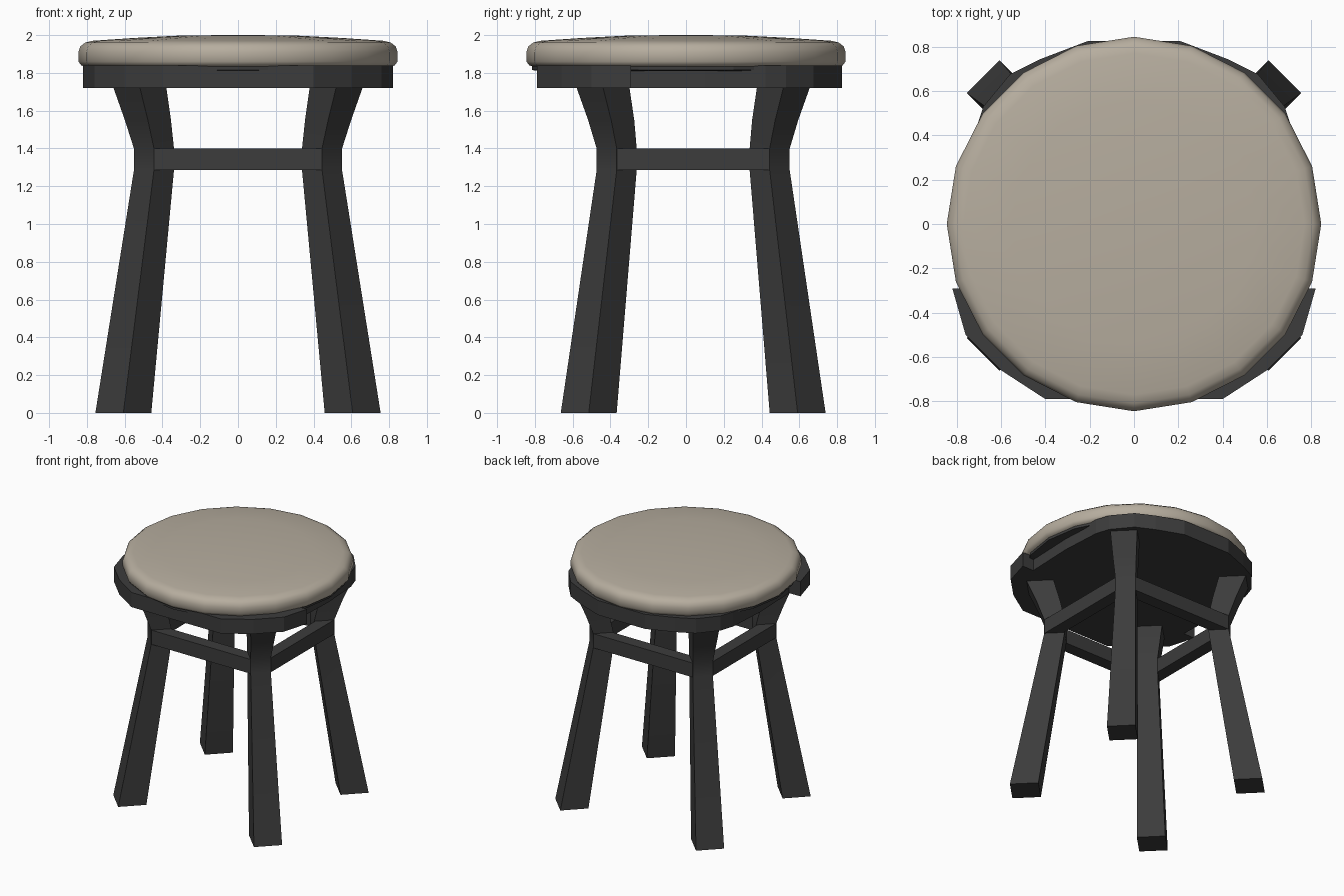
import bpy, bmesh, math
from mathutils import Vector

if "Cube" in bpy.data.objects:
    bpy.data.objects.remove(bpy.data.objects["Cube"])


def material(name, rgb):
    m = bpy.data.materials.new(name)
    m.diffuse_color = (*rgb, 1)
    m.use_nodes = True
    m.node_tree.nodes["Principled BSDF"].inputs["Base Color"].default_value = m.diffuse_color
    return m


DARK = material("charcoal frame", (0.045, 0.045, 0.045))
TAN = material("beige fabric", (0.47, 0.42, 0.345))


def loft(name, rings, mat):
    """Closed solid through equal-length rings of 3D points."""
    bm = bmesh.new()
    vs = [[bm.verts.new(p) for p in ring] for ring in rings]
    n = len(rings[0])
    for a, b in zip(vs, vs[1:]):
        for i in range(n):
            j = (i + 1) % n
            bm.faces.new((a[i], a[j], b[j], b[i]))
    bm.faces.new(vs[0][::-1])
    bm.faces.new(vs[-1])
    bmesh.ops.recalc_face_normals(bm, faces=bm.faces[:])
    me = bpy.data.meshes.new(name)
    bm.to_mesh(me)
    bm.free()
    me.materials.append(mat)
    ob = bpy.data.objects.new(name, me)
    bpy.context.collection.objects.link(ob)
    return ob


def circle(r, z, n=20):
    return [(r * math.cos(2 * math.pi * i / n), r * math.sin(2 * math.pi * i / n), z)
            for i in range(n)]


def smooth(ob, angle):
    bpy.ops.object.select_all(action='DESELECT')
    ob.select_set(True)
    bpy.context.view_layer.objects.active = ob
    bpy.ops.object.shade_smooth_by_angle(angle=math.radians(angle))


# Padded seat cushion
cushion = [(0.80, 1.83), (0.83, 1.84), (0.845, 1.86), (0.845, 1.91), (0.835, 1.94),
           (0.81, 1.96), (0.77, 1.97), (0.55, 1.985), (0.30, 1.998), (0.05, 2.0)]
smooth(loft("seat_cushion", [circle(r, z) for r, z in cushion], TAN), 40)

# Thin board under the cushion
loft("seat_board", [circle(0.78, 1.81), circle(0.815, 1.815), circle(0.815, 1.84)], DARK)

# Apron: wider band in front with a step at its ends
half = [(0.4, -0.79), (0.6, -0.66), (0.76, -0.5), (0.82, -0.29), (0.72, -0.29),
        (0.735, 0.1), (0.716, 0.42), (0.68, 0.53), (0.56, 0.675), (0.42, 0.745), (0.21, 0.825)]
outline = half + [(-x, y) for x, y in reversed(half)]
loft("apron", [[(x, y, z) for x, y in outline] for z in (1.72, 1.838)], DARK)

# Legs: square section turned 45 degrees; (z, centre x, centre y offset, half diagonal)
CY = 0.038
leg = [(0, 0.607, 0.553, 0.148), (1.285, 0.445, 0.405, 0.106), (1.4, 0.445, 0.405, 0.106),
       (1.55, 0.477, 0.434, 0.122), (1.74, 0.524, 0.482, 0.142)]
for sx, side in ((-1, "left"), (1, "right")):
    for sy, end in ((-1, "front"), (1, "back")):
        rings = []
        for z, cx, cy, h in leg:
            c = Vector((sx * cx, CY + sy * cy, z))
            rings.append([c + Vector(d) * h for d in
                          ((1, 0, 0), (0, 1, 0), (-1, 0, 0), (0, -1, 0))])
        smooth(loft(f"{end}_{side}_leg", rings, DARK), 30)


# Stretchers between the legs
def rail(name, x0, x1, y0, y1):
    loft(name, [[(x0, y0, z), (x1, y0, z), (x1, y1, z), (x0, y1, z)]
                for z in (1.285, 1.4)], DARK)


for s, end, side in ((-1, "front", "left"), (1, "back", "right")):
    rail(f"{end}_stretcher", -0.445, 0.445, CY + s * 0.41, CY + s * 0.51)
    rail(f"{side}_stretcher", s * 0.45, s * 0.55, CY - 0.405, CY + 0.405)
